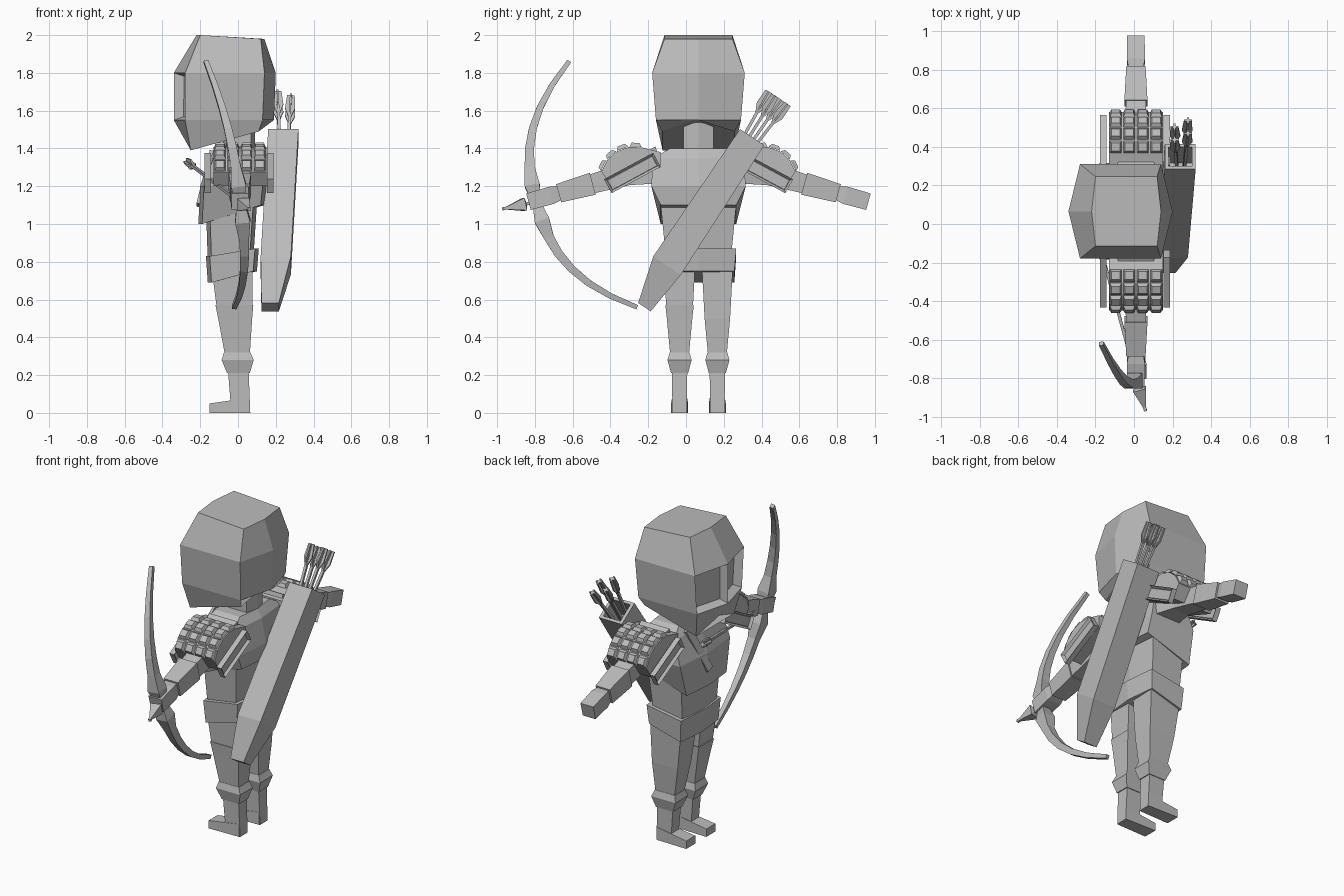
import bpy
import bmesh
from math import cos, sin, radians
from mathutils import Vector

cube = bpy.data.objects.get("Cube")
if cube:
    bpy.data.objects.remove(cube)

GREY = (.5, .5, .5, 1)
grey = bpy.data.materials.new("plain grey")
grey.use_nodes = True
grey.diffuse_color = GREY
grey.node_tree.nodes["Principled BSDF"].inputs["Base Color"].default_value = GREY

MIDDLE = .066  # y of the body's mirror plane
X, Y, Z = Vector((1, 0, 0)), Vector((0, 1, 0)), Vector((0, 0, 1))


def loft(name, rings, inset=(), thickness=.02, depth=-.02):
    """Skin a stack of equal rings, cap both ends, optionally recess some faces."""
    bm = bmesh.new()
    rows = [[bm.verts.new(point) for point in ring] for ring in rings]
    faces = []
    for low, high in zip(rows, rows[1:]):
        for j in range(len(low)):
            faces.append(bm.faces.new((low[j - 1], low[j], high[j], high[j - 1])))
    faces += [bm.faces.new(rows[0]), bm.faces.new(rows[-1])]
    bmesh.ops.recalc_face_normals(bm, faces=bm.faces)
    if inset:
        recessed = [faces[index] for index in inset]
        bmesh.ops.inset_individual(bm, faces=recessed, thickness=thickness, depth=depth)
    mesh = bpy.data.meshes.new(name)
    bm.to_mesh(mesh)
    bm.free()
    mesh.materials.append(grey)
    part = bpy.data.objects.new(name, mesh)
    bpy.context.scene.collection.objects.link(part)


def beam(name, stations, side=X, axis=None, inset=()):
    """Four-sided bar through stations of (point, half width along side, half height)."""
    points = [Vector(station[0]) for station in stations]
    rings = []
    for i, (point, width, height) in enumerate(stations):
        before, after = points[max(i - 1, 0)], points[min(i + 1, len(points) - 1)]
        along = axis or after - before
        up = along.cross(side).normalized() * height
        across = up.cross(along).normalized() * width
        centre = points[i]
        rings.append([centre + across + up, centre - across + up,
                      centre - across - up, centre + across - up])
    loft(name, rings, inset)


def hexagon(z, front, back, half, tilt=0, ridge=.02, lift=0):
    """Body section with a ridge at front centre and back centre."""
    low, high = z - tilt, z + tilt
    left, right = MIDDLE - half, MIDDLE + half
    return [(front - ridge, MIDDLE, low + lift), (front, right, low), (back, right, high),
            (back + ridge, MIDDLE, high + lift), (back, left, high), (front, left, low)]


# Hooded head with two recessed openings beside the nose ridge
loft("hood", [hexagon(1.44, -.25, .11, .19, tilt=.05, ridge=.03, lift=.07),
              hexagon(1.55, -.28, .13, .225, ridge=.06),
              hexagon(1.8, -.28, .14, .245, ridge=.06),
              hexagon(1.99, -.2, .12, .18, tilt=-.01)],
     inset=(6, 7), thickness=.025, depth=-.05)
loft("neck", [hexagon(z, -.06, .07, .08) for z in (1.3, 1.56)])

# Torso
loft("chest", [hexagon(1.05, -.19, .12, .2, tilt=.05), hexagon(1.2, -.18, .13, .25),
               hexagon(1.35, -.13, .1, .24), hexagon(1.4, -.1, .07, .15)])
loft("waist", [hexagon(.8, -.14, .06, .17), hexagon(1.1, -.15, .08, .2)])
loft("belt", [hexagon(.72, -.14, .08, .19, tilt=.03),
              hexagon(.85, -.15, .09, .2, tilt=.02)])
strap_top, strap_end = (-.14, MIDDLE + .12, 1.38), (-.21, MIDDLE, 1.1)
beam("chest_strap", [(strap_top, .01, .025), (strap_end, .01, .025)])


def limbs(label, sign):
    def at(x, out, z):
        return Vector((x, MIDDLE + sign * out, z))

    def leg_piece(name, *levels):
        """Upright piece on the leaning line of the leg, deeper than it is wide."""
        beam(f"{label}_{name}", [(at(.015 - .06 * z, .1, z), size, size * .75)
                                 for z, size in levels], axis=Z)

    def arm_piece(name, *levels):
        """Square piece on the drooping line of the arm."""
        beam(f"{label}_{name}", [(at(.01, out, 1.37 - .28 * out), size, size)
                                 for out, size in levels])

    # Leg, boot and foot
    leg_piece("leg", (.78, .11), (.5, .09), (.3, .065))
    leg_piece("boot_cuff", (.32, .07), (.28, .085), (.21, .06))
    leg_piece("boot", (.24, .055), (0, .05))
    beam(f"{label}_foot", [(at(.06, .1, .04), .04, .04),
                           (at(-.15, .1, .025), .045, .025)], Y, X)
    if label == "left":
        leg_piece("thigh_band", (.5, .09), (.57, .1))

    # Arm
    arm_piece("upper_arm", (.2, .1), (.38, .06), (.58, .05))
    arm_piece("bracer", (.56, .06), (.74, .05))
    arm_piece("hand", (.72, .036), (.78, .047), (.9, .045))

    # Shoulder guard: rounded shell, framed side plates and a grid of studs
    def on_arc(x, angle, radius=.18):
        turn = radians(angle)
        return at(x, .34 + radius * cos(turn), 1.23 + radius * sin(turn))

    rows = range(15, 105, 22)
    rings = []
    for x in (-.13, .15):
        edge = [on_arc(x, angle) for angle in rows]
        rings.append(edge + [at(x, .2, 1.38), at(x, .2, 1.3), at(x, .46, 1.2)])
    loft(f"{label}_shoulder_guard", rings)
    for end, x in (("front", -.16), ("back", .17)):
        beam(f"{label}_{end}_shoulder_plate",
             [(at(x, .22, 1.34), .017, .042), (at(x, .48, 1.2), .017, .042)],
             inset=(0, 2))
    for row in rows[:-1]:
        for column in range(4):
            x, angle = .07 * column - .095, row + 11
            beam(f"{label}_stud", [(on_arc(x, angle), .03, .032),
                                   (on_arc(x, angle, radius=.2), .022, .02)])


limbs("left", -1)
limbs("right", 1)

# Open quiver slung across the back
mouth, bend, foot = Vector((.24, .35, 1.46)), Vector((.2, -.1, .78)), Vector((.17, -.22, .56))
run = (mouth - bend).normalized()
run.x = 0
floor = mouth - run * .15
beam("quiver", [(foot, .046, .04), (bend, .08, .088), (mouth, .08, .077),
                (mouth, .06, .06), (floor, .06, .06)], axis=run)


def arrow(name, start, end):
    """Shaft with crossed feathers at its end."""
    way = (end - start).normalized()
    beam(f"{name}_shaft", [(start, .008, .008), (end, .008, .008)])
    marks = [(end - way * .13, .008), (end - way * .08, .027), (end, .02)]
    beam(f"{name}_feather", [(point, size, .005) for point, size in marks])
    beam(f"{name}_cross_feather", [(point, .005, size) for point, size in marks])


# Spare arrows fanned out of the quiver
fan = run.cross(X)
for i in range(4):
    spread = fan * (i - 1.5) * .04 + X * (.04 if i % 2 else -.03)
    arrow("spare_arrow", floor + spread / 2, mouth + run * .25 + spread)

# Nocked arrow and its point
tip, nock = Vector((.06, -.97, 1.08)), Vector((-.27, .22, 1.33))
arrow("nocked_arrow", tip, nock)
back = (nock - tip).normalized()
beam("arrow_point", [(tip, .002, .002), (tip + back * .12, .034, .034),
                     (tip + back * .13, .012, .012)])

# Bow: bent chord with tapering limbs, a narrow grip and flares beside it
upper, lower = Vector((-.17, -.62, 1.86)), Vector((-.02, -.26, .56))
belly = Vector((.11, -.35, -.1))
stations = []
for i in range(-7, 8):
    reach = abs(i) / 7
    point = (upper + lower) / 2 + (lower - upper) * i / 14 + belly * (1 - reach ** 2.6)
    size = {0: .022, 1: .04}.get(abs(i), .032 - .02 * reach)
    stations.append((point, size, size))
beam("bow", stations)
